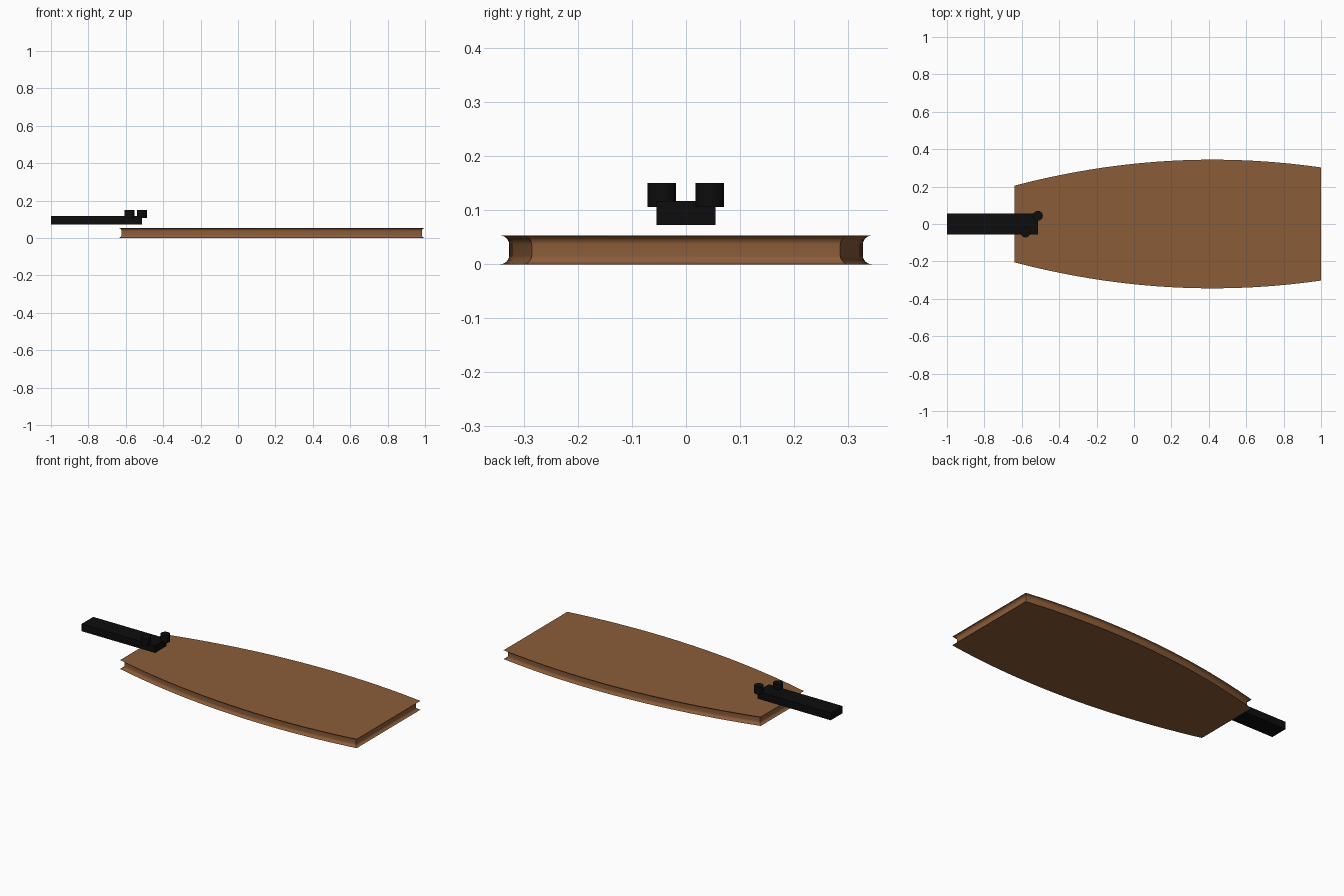
import bpy, bmesh, math

if "Cube" in bpy.data.objects:
    bpy.data.objects.remove(bpy.data.objects["Cube"])


def material(name, colour):
    m = bpy.data.materials.new(name)
    m.diffuse_color = (*colour, 1)
    m.use_nodes = True
    m.node_tree.nodes["Principled BSDF"].inputs["Base Color"].default_value = m.diffuse_color
    return m


brown = material("brown wood", (0.26, 0.108, 0.04))
black = material("black", (0.004, 0.004, 0.004))


def add_object(name, bm, mat):
    bmesh.ops.recalc_face_normals(bm, faces=bm.faces)
    me = bpy.data.meshes.new(name)
    bm.to_mesh(me)
    bm.free()
    ob = bpy.data.objects.new(name, me)
    bpy.context.collection.objects.link(ob)
    me.materials.append(mat)
    bpy.ops.object.select_all(action='DESELECT')
    ob.select_set(True)
    bpy.context.view_layer.objects.active = ob
    bpy.ops.object.shade_smooth_by_angle(angle=math.radians(30))
    return ob


# Board outline: two bowed sides, straight ends, moved inward by d
X0, X1, THICK, GROOVE, STEPS = -0.64, 1.0, 0.053, 0.017, 28


def outline(d):
    side = []
    for i in range(STEPS + 1):
        t = i / STEPS
        x = X0 + (X1 - X0) * t
        half = 0.344 - 0.124 * (x - 0.42) ** 2
        side.append((X0 + d + (X1 - X0 - 2 * d) * t, half - d))
    return [(x, -y) for x, y in side] + side[::-1]


# Groove profile: quarter arcs at the lips with a flat middle
arc = [(GROOVE * math.sin(a), GROOVE * (1 - math.cos(a)))
       for a in (math.pi / 2 * i / 8 for i in range(9))]
profile = arc + [(d, THICK - z) for d, z in reversed(arc)]

# Board body
bm = bmesh.new()
rings = [[bm.verts.new((x, y, z)) for x, y in outline(d)] for d, z in profile]
for low, high in zip(rings, rings[1:]):
    for i in range(len(low)):
        j = (i + 1) % len(low)
        bm.faces.new((low[i], low[j], high[j], high[i]))
bm.faces.new(rings[0][::-1])
bm.faces.new(rings[-1])
add_object("board", bm, brown)

# Flat handle bar
bm = bmesh.new()
bmesh.ops.create_cube(bm, size=1)
for v in bm.verts:
    v.co = (-0.756 + v.co.x * 0.488, v.co.y * 0.11, 0.095 + v.co.z * 0.044)
add_object("handle_bar", bm, black)

# Two round studs at the inner end of the bar
for name, x, y in (("front_stud", -0.58, -0.045), ("back_stud", -0.514, 0.044)):
    bm = bmesh.new()
    bmesh.ops.create_cone(bm, cap_ends=True, segments=24, radius1=0.0265,
                          radius2=0.0265, depth=0.044)
    bmesh.ops.translate(bm, verts=bm.verts, vec=(x, y, 0.128))
    add_object(name, bm, black)
